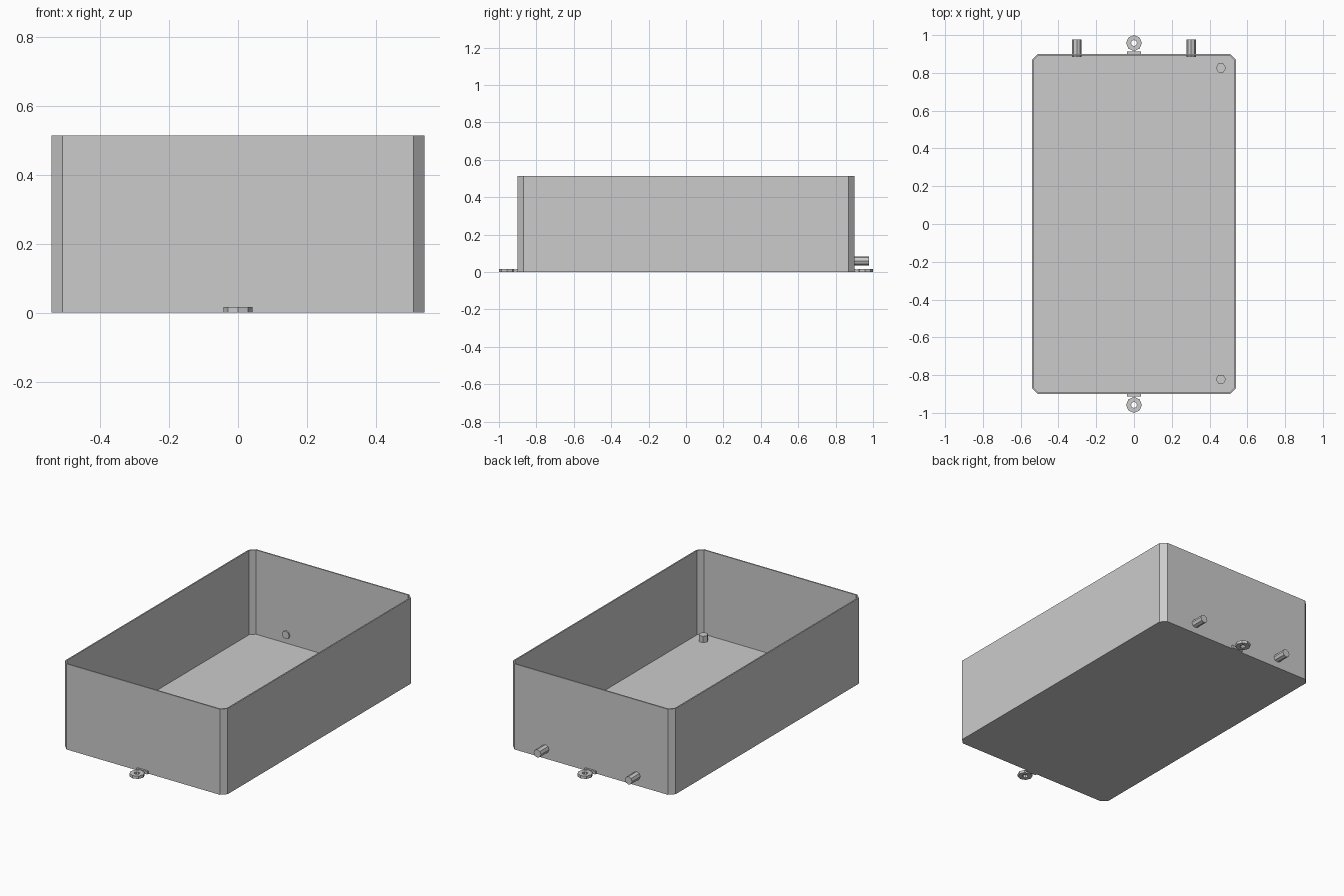
import bpy
import bmesh
from math import cos, sin, pi, sqrt
from mathutils import Matrix

if "Cube" in bpy.data.objects:
    bpy.data.objects.remove(bpy.data.objects["Cube"], do_unlink=True)

GREY = (0.6, 0.6, 0.6, 1.0)
grey = bpy.data.materials.new("plain grey")
grey.use_nodes = True
grey.diffuse_color = GREY
grey.node_tree.nodes["Principled BSDF"].inputs["Base Color"].default_value = GREY

HALF_X, HALF_Y, HEIGHT = 0.54, 0.90, 0.514
CHAMFER, WALL = 0.031, 0.008


def finish(name, bm):
    bmesh.ops.recalc_face_normals(bm, faces=bm.faces[:])
    mesh = bpy.data.meshes.new(name)
    bm.to_mesh(mesh)
    bm.free()
    mesh.materials.append(grey)
    obj = bpy.data.objects.new(name, mesh)
    bpy.context.collection.objects.link(obj)


def loft(name, sections, closed):
    """Join (outline, z) sections in turn; close into a ring or cap both ends."""
    bm = bmesh.new()
    loops = [[bm.verts.new((x, y, z)) for x, y in outline] for outline, z in sections]
    following = loops[1:] + loops[:1] if closed else loops[1:]
    for a, b in zip(loops, following):
        for i in range(len(a)):
            j = (i + 1) % len(a)
            bm.faces.new((a[i], a[j], b[j], b[i]))
    if not closed:
        bm.faces.new(loops[0])
        bm.faces.new(loops[-1])
    finish(name, bm)


def chamfered_rectangle(hx, hy, c):
    points = []
    for sx, sy in ((1, 1), (-1, 1), (-1, -1), (1, -1)):
        pair = [(sx * hx, sy * (hy - c)), (sx * (hx - c), sy * hy)]
        points += pair if sx * sy > 0 else pair[::-1]
    return points


def octagon(radius, y):
    return [(radius * cos(i * pi / 4), y + radius * sin(i * pi / 4)) for i in range(8)]


def prism(name, sides, radius, depth, location, axis):
    bm = bmesh.new()
    bmesh.ops.create_cone(bm, cap_ends=True, segments=sides, radius1=radius,
                          radius2=radius, depth=depth,
                          matrix=Matrix.Translation(location) @ Matrix.Rotation(pi / 2, 4, axis))
    finish(name, bm)


# Open tray with chamfered corners, thin walls and a thin floor
outer = chamfered_rectangle(HALF_X, HALF_Y, CHAMFER)
inner = chamfered_rectangle(HALF_X - WALL, HALF_Y - WALL, CHAMFER - WALL * (2 - sqrt(2)))
loft("tray", [(outer, 0), (outer, HEIGHT), (inner, HEIGHT), (inner, WALL)], closed=False)

# Hexagonal pegs on the floor, along the left side
for label, y in (("front", -0.822), ("back", 0.826)):
    prism(label + "_floor_peg", 6, 0.027, 0.04, (0.46, y, 0.026), "Z")

# Pipe stubs through the back wall
for label, x in (("left", 0.303), ("right", -0.303)):
    prism(label + "_pipe", 8, 0.024, 0.094, (x, 0.931, 0.06), "X")

# Mounting eyelets, each with a small plate against the wall
for label, side in (("front", -1), ("back", 1)):
    rim, hole = octagon(0.042, side * 0.958), octagon(0.016, side * 0.958)
    loft(label + "_eyelet", [(rim, 0), (rim, 0.017), (hole, 0.017), (hole, 0)], closed=True)

    bm = bmesh.new()
    bmesh.ops.create_cube(bm, size=1, matrix=Matrix.Translation((0, side * 0.904, 0.0085))
                          @ Matrix.Diagonal((0.072, 0.016, 0.017, 1)))
    finish(label + "_eyelet_plate", bm)
